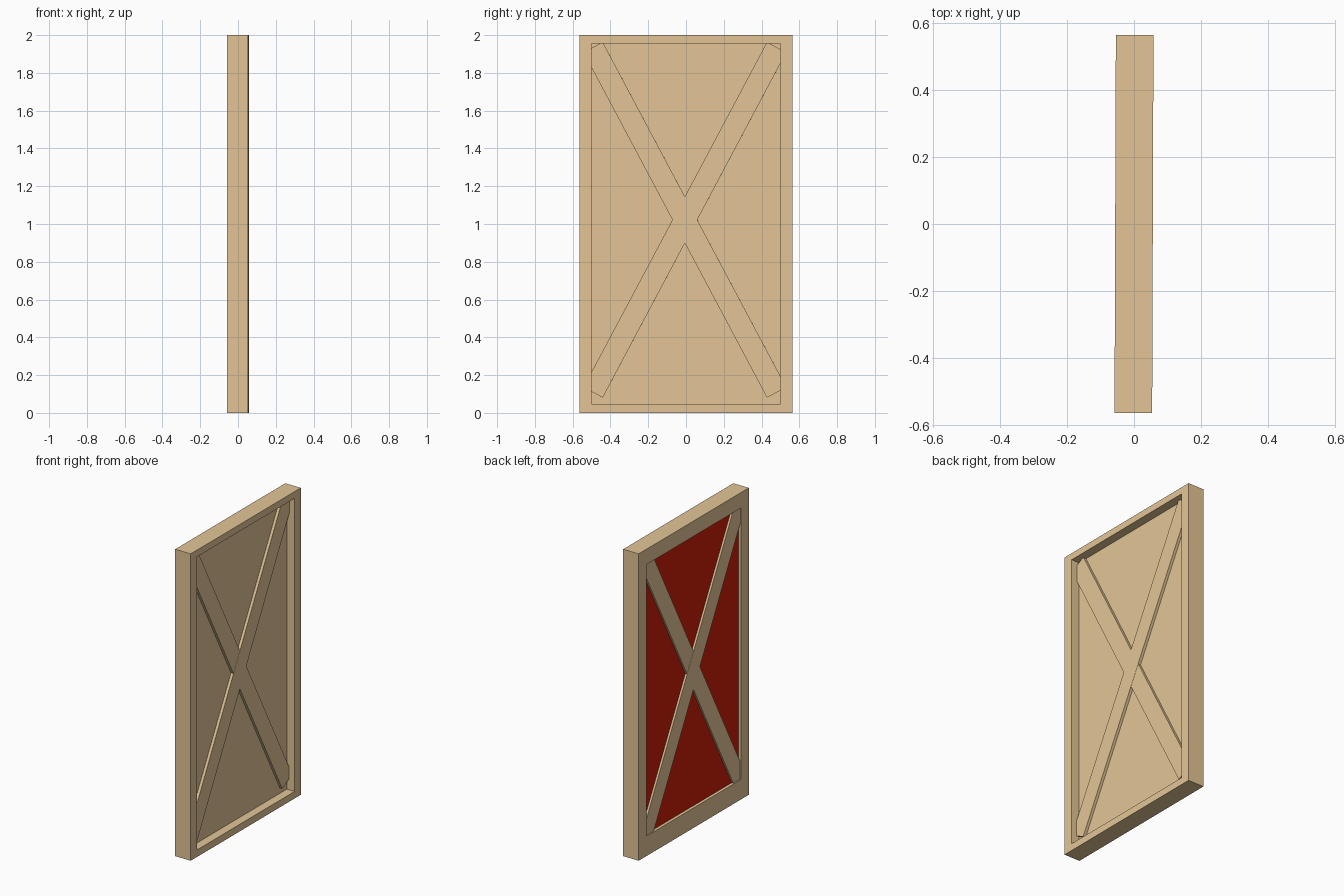
import bpy, bmesh, math
from mathutils import Matrix, Vector

cube = bpy.data.objects.get("Cube")
if cube:
    bpy.data.objects.remove(cube, do_unlink=True)


def material(name, rgb):
    m = bpy.data.materials.new(name)
    m.use_nodes = True
    m.diffuse_color = (*rgb, 1)
    m.node_tree.nodes["Principled BSDF"].inputs["Base Color"].default_value = (*rgb, 1)
    return m


TAN = material("tan wood", (0.77, 0.56, 0.305))
RED = material("deep red paint", (0.61, 0.012, 0.003))

# Rectangles in the door plane: y min, y max, z min, z max
OUTER = (-0.564, 0.564, 0, 2)
WIDE = (-0.5, 0.5, 0.046, 1.956)
NARROW = (-0.485, 0.485, 0.13, 1.9)
HALF = 0.0562
YAW = -0.0035


def finish(bm, name, mats):
    bmesh.ops.recalc_face_normals(bm, faces=bm.faces)
    mesh = bpy.data.meshes.new(name)
    bm.to_mesh(mesh)
    bm.free()
    for m in mats:
        mesh.materials.append(m)
    ob = bpy.data.objects.new(name, mesh)
    ob.rotation_euler.z = YAW
    bpy.context.collection.objects.link(ob)
    return ob


def loop(bm, x, rect):
    y0, y1, z0, z1 = rect
    return [bm.verts.new((x, y, z)) for y, z in ((y0, z0), (y1, z0), (y1, z1), (y0, z1))]


def bridge(bm, a, b):
    for i in range(4):
        j = (i + 1) % 4
        bm.faces.new((a[i], a[j], b[j], b[i]))


# Frame with a stepped opening, wider on one side
bm = bmesh.new()
section = [(HALF, OUTER), (HALF, WIDE), (0, WIDE), (0, NARROW), (-HALF, NARROW), (-HALF, OUTER)]
loops = [loop(bm, x, r) for x, r in section]
for i, a in enumerate(loops):
    bridge(bm, a, loops[(i + 1) % len(loops)])
finish(bm, "door_frame", [TAN])

# Panel, painted red on its -x face
bm = bmesh.new()
a, b = loop(bm, 0, NARROW), loop(bm, -0.037, NARROW)
bridge(bm, a, b)
bm.faces.new(a)
bm.faces.new(b)
bmesh.ops.recalc_face_normals(bm, faces=bm.faces)
for f in bm.faces:
    f.material_index = 1 if f.normal.x < -0.5 else 0
finish(bm, "door_panel", [TAN, RED])


# Diagonal braces, trimmed to the opening they sit in
def brace(name, x0, x1, side, rect):
    bm = bmesh.new()
    bmesh.ops.create_cube(bm, size=1)
    tilt = Matrix.Rotation(-side * math.radians(28), 4, "X")
    place = Matrix.Translation(((x0 + x1) / 2, -0.006, 1.022))
    bm.transform(place @ tilt @ Matrix.Diagonal((x1 - x0, 0.116, 2.07, 1)))
    y0, y1, z0, z1 = rect
    for co, no in (((0, y0, 0), (0, -1, 0)), ((0, y1, 0), (0, 1, 0)),
                   ((0, 0, z0), (0, 0, -1)), ((0, 0, z1), (0, 0, 1))):
        geom = bm.verts[:] + bm.edges[:] + bm.faces[:]
        cut = bmesh.ops.bisect_plane(bm, geom=geom, plane_co=Vector(co),
                                     plane_no=Vector(no), clear_outer=True)
        edges = [e for e in cut["geom_cut"] if isinstance(e, bmesh.types.BMEdge)]
        if edges:
            bmesh.ops.holes_fill(bm, edges=edges)
    finish(bm, name, [TAN])


for side, label in ((1, "rising"), (-1, "falling")):
    lift = 0.0005 * side
    brace("inner_brace_" + label, -0.01, 0.018 + lift, side, WIDE)
    brace("outer_brace_" + label, -0.05 + lift, -0.02, side, NARROW)
